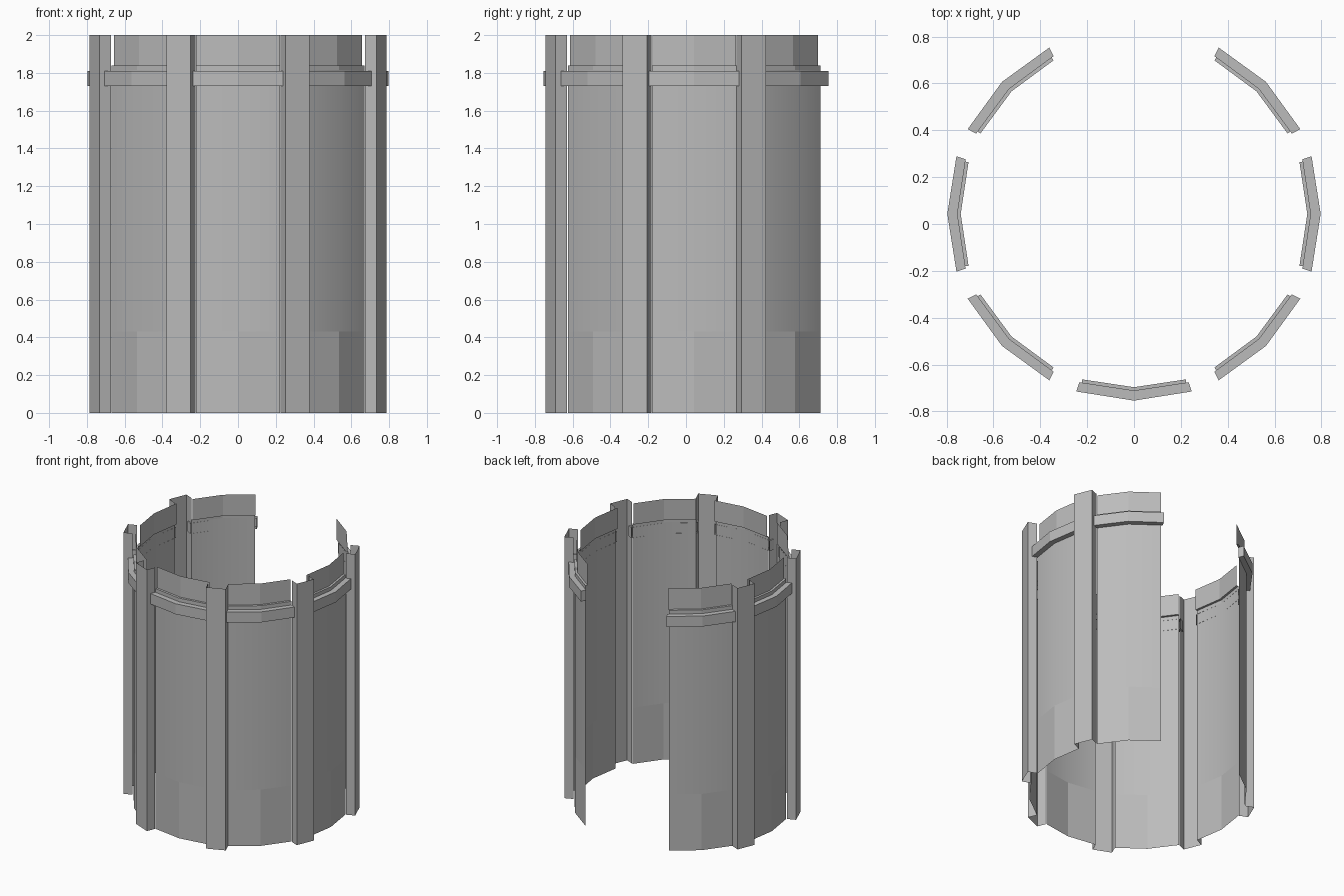
import bpy, bmesh
from math import sin, cos, radians

cube = bpy.data.objects.get("Cube")
if cube:
    bpy.data.objects.remove(cube, do_unlink=True)

HEIGHT = 2.0
CENTRE_Y = 0.043
WALL_R, BAND_R = 0.756, 0.797

grey = bpy.data.materials.new("stone grey")
grey.use_nodes = True
colour = (0.5, 0.5, 0.5, 1)
grey.diffuse_color = colour
grey.node_tree.nodes["Principled BSDF"].inputs["Base Color"].default_value = colour


def polar(bm, r, deg, z):
    """Vertex at an angle measured from the front."""
    a = radians(deg)
    return bm.verts.new((r * sin(a), -r * cos(a), z))


def finish(bm, name):
    mesh = bpy.data.meshes.new(name)
    bm.to_mesh(mesh)
    bm.free()
    mesh.materials.append(grey)
    return mesh


def place(name, mesh, deg):
    ob = bpy.data.objects.new(name, mesh)
    ob.location.y = CENTRE_Y
    ob.rotation_euler.z = radians(deg)
    bpy.context.collection.objects.link(ob)


# Wall bay: thin two-sided bend with plinth, tall smooth face and recessed top panel
def wall_mesh():
    bm = bmesh.new()
    half = 17.2
    rows = [[polar(bm, WALL_R, a, z) for a in (-half, 0, half)]
            for z in (0, 0.43, 1.815, HEIGHT)]
    panel = []
    for r in range(3):
        for c in range(2):
            f = bm.faces.new((rows[r][c], rows[r][c + 1],
                              rows[r + 1][c + 1], rows[r + 1][c]))
            f.smooth = r == 1
            if r == 2:
                panel.append(f)
    bm.normal_update()
    bmesh.ops.inset_region(bm, faces=panel, thickness=0.023, use_even_offset=True)
    bm.normal_update()
    bmesh.ops.inset_region(bm, faces=panel, thickness=0.0005, depth=-0.016,
                           use_even_offset=True)
    return finish(bm, "wall_bay")


# Band: bent moulding under the panel, open against the wall
def band_mesh():
    bm = bmesh.new()
    half = 18
    rings = [[polar(bm, r, a, z) for r, z in
              ((WALL_R, 1.73), (BAND_R, 1.73), (BAND_R, 1.81), (WALL_R, 1.81))]
             for a in (-half, 0, half)]
    for a, b in zip(rings, rings[1:]):
        for i in range(3):
            bm.faces.new((a[i], b[i], b[i + 1], a[i + 1]))
    bm.faces.new(rings[0])
    bm.faces.new(rings[-1][::-1])
    return finish(bm, "band")


# Pier: open channel with an outer face and two sides
def pier_mesh():
    bm = bmesh.new()
    outer, inner, w = -0.823, -0.758, 0.07
    path = ((-w, inner), (-w, outer), (w, outer), (w, inner))
    low, high = [[bm.verts.new((x, y, z)) for x, y in path] for z in (0, HEIGHT)]
    for i in range(3):
        bm.faces.new((low[i], low[i + 1], high[i + 1], high[i]))
    return finish(bm, "pier")


wall, band, pier = wall_mesh(), band_mesh(), pier_mesh()

# Seven bays of an eight-bay ring, the back one left open
for i in range(-3, 4):
    place("wall_bay", wall, 45 * i)
    place("band", band, 45 * i)
for i in range(-3, 3):
    place("pier", pier, 45 * i + 22.5)
